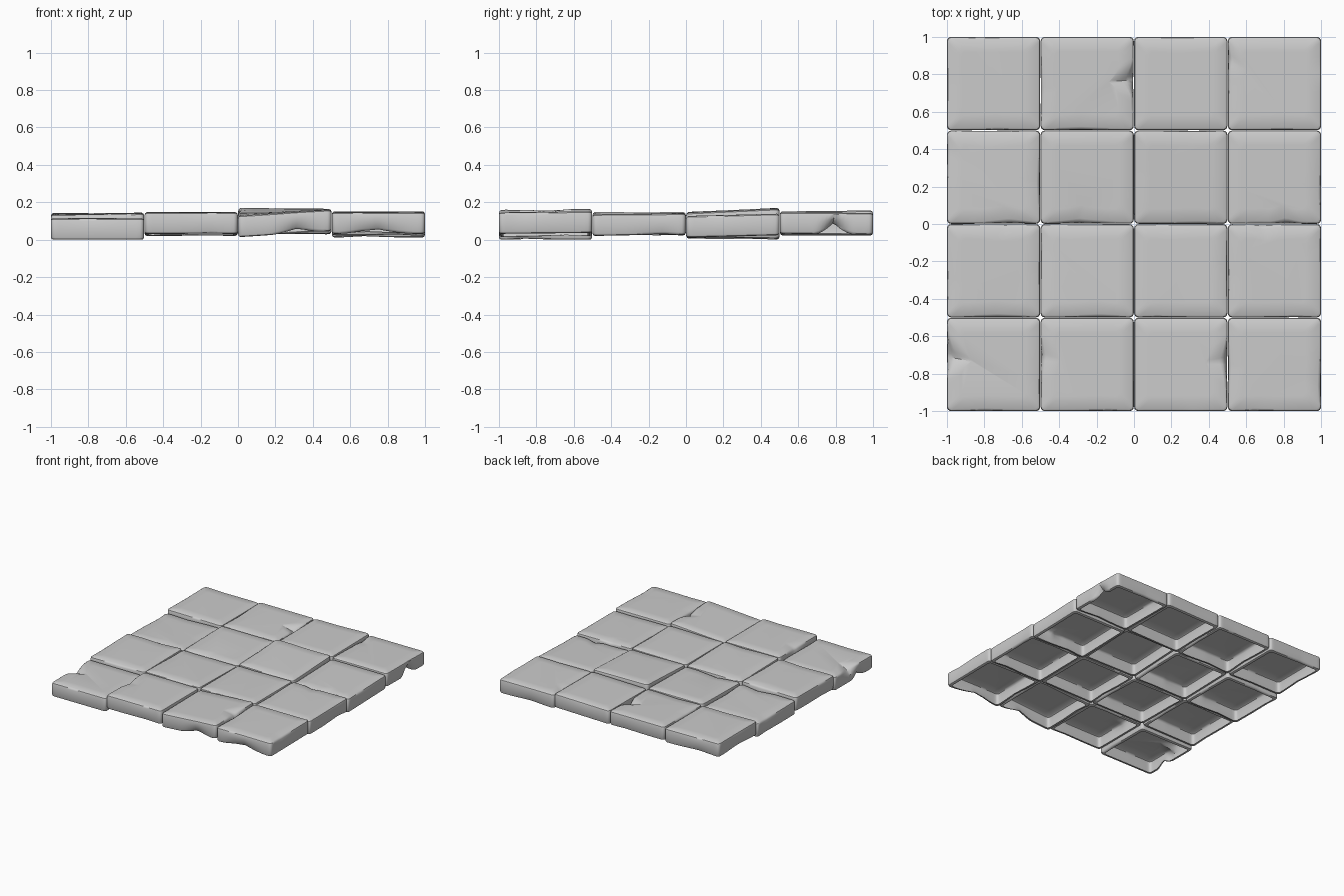
import bpy, bmesh, math, random
from mathutils import Vector

if "Cube" in bpy.data.objects:
    bpy.data.objects.remove(bpy.data.objects["Cube"])

random.seed(7)
HALF, R, N = 0.249, 0.022, 22

# Tile section from bottom lip to top: (inset from the side, height)
RINGS = [(.024, 0), (.012, 0), (.004, .004), (0, .013), (0, .06),
         (0, .1), (.003, .109), (.012, .115), (.08, .115)]
H = .115
UP = [0, 0, 0, 0, .08, .5, .8, 1, 1]        # how far a top chip cuts each ring
DOWN = [.4, .6, .8, .6, .1, 0, 0, 0, 0]     # how far a bottom chip cuts each ring

# (row, column): base height, slope along x, slope along y
POSE = {(0, 0): (0, 0, 0), (0, 1): (.031, 0, 0), (0, 2): (.032, .065, .01),
        (0, 3): (.034, 0, .01),
        (1, 0): (.025, .01, .01), (1, 1): (.028, 0, -.02), (1, 2): (.030, .01, 0),
        (1, 3): (.025, -.005, .01),
        (2, 0): (.006, .01, -.01), (2, 1): (.025, 0, .02), (2, 2): (.042, -.01, .045),
        (2, 3): (.018, 0, .025),
        (3, 0): (.026, -.01, 0), (3, 1): (.030, 0, .01), (3, 2): (.034, .02, .01),
        (3, 3): (.030, 0, -.01)}

# Chips: side (0 front, 1 right, 2 back, 3 left), place, half width, depth, from below?
CHIPS = {(0, 0): [(3, -.2, .5, .05, False), (3, .3, .4, .03, True)],
         (0, 1): [(3, -.2, .5, .018, False)],
         (0, 2): [(1, .1, .5, .03, False), (0, .3, .6, .02, True)],
         (0, 3): [(0, 0, .9, .02, True)],
         (1, 3): [(2, .3, .4, .012, False)],
         (2, 0): [(0, .4, .8, .016, False)],
         (2, 1): [(0, -.2, .8, .016, False)],
         (2, 3): [(0, .3, .4, .02, False)],
         (3, 1): [(1, .1, .42, .05, False)],
         (3, 3): [(1, .2, .45, .06, True), (3, -.6, .4, .012, False)]}


def on_side(k, x, y, z):
    for _ in range(k):
        x, y = -y, x
    return Vector((x, y, z))


def falloff(t, place, width):
    return max(0, 1 - abs(t - place) / width) ** 1.3


def tile(row, col):
    base, sx, sy = POSE[row, col]
    chips = CHIPS.get((row, col), [])
    # slight wear along each edge, top and bottom
    wear = [[random.choice((0, .003, .007)) for _ in range(2)] for _ in range(4)]
    place = [random.uniform(-.7, .7) for _ in range(4)]
    bm = bmesh.new()
    loops = []
    for i, (inset, z) in enumerate(RINGS):
        loop = []
        for k in range(4):
            for j in range(N + 1):
                t = -1 + 2 * j / N
                f = falloff(t, place[k], 1.0) * (1 - t ** 4)
                top, low = wear[k][0] * f, wear[k][1] * f
                for s, p, w, d, below in chips:
                    if s == k:
                        c = d * falloff(t, p, w) * (1 - t ** 8)
                        if below:
                            low += c
                        else:
                            top += c
                a = HALF - inset - UP[i] * top - DOWN[i] * low
                zz = z + low * (1 - z / H)
                if i in (5, 6, 7):
                    zz -= top * .45
                loop.append(on_side(k, t * (a - R), -a, zz))
            # rounded corner
            a = HALF - inset
            for ang in (22.5, 45, 67.5):
                q = math.radians(ang)
                loop.append(on_side(k, a - R + R * math.sin(q), -(a - R) - R * math.cos(q), z))
        loops.append([bm.verts.new(v) for v in loop])
    # walls and bevels; the underside stays open
    n = len(loops[0])
    for lo, hi in zip(loops, loops[1:]):
        for j in range(n):
            bm.faces.new((lo[j], lo[(j + 1) % n], hi[(j + 1) % n], hi[j]))
    bm.faces.new(loops[-1])
    for v in bm.verts:
        v.co.z += base + sx * v.co.x + sy * v.co.y
    name = f"paving_tile_{row + 1}_{col + 1}"
    me = bpy.data.meshes.new(name)
    bm.to_mesh(me)
    bm.free()
    ob = bpy.data.objects.new(name, me)
    ob.location = (-.75 + .5 * col + (col - 1.5) * .00067, -.75 + .5 * row + (row - 1.5) * .00067, 0)
    bpy.context.collection.objects.link(ob)
    ob.select_set(True)
    bpy.context.view_layer.objects.active = ob


for r in range(4):
    for c in range(4):
        tile(r, c)
bpy.ops.object.shade_smooth_by_angle(angle=math.radians(35))
